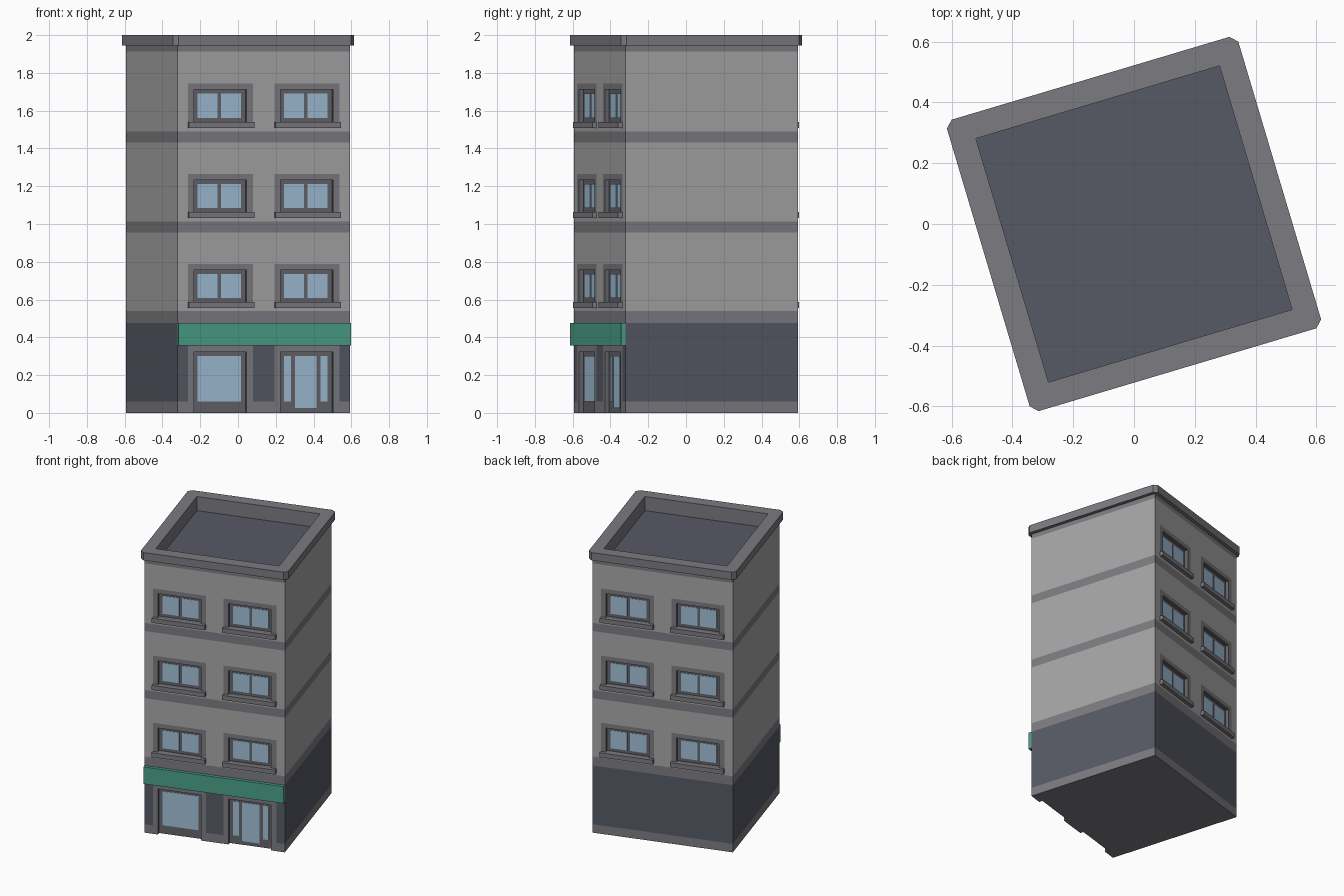
import bpy, bmesh, math
from mathutils import Matrix, Vector

if "Cube" in bpy.data.objects:
    bpy.data.objects.remove(bpy.data.objects["Cube"])

A = 0.4765            # half width of the walls
P = 0.0235            # projection of cornice, sills and sign
D = 0.024             # depth of the openings
CX = 0.239            # window centre offset
SW, OW = 0.18, 0.145  # half widths: surround, opening
STOREYS = [0.477, 0.955, 1.432]
TURN = math.radians(16.6)


def material(name, *rgb):
    m = bpy.data.materials.new(name)
    m.diffuse_color = (*rgb, 1)
    m.use_nodes = True
    m.node_tree.nodes["Principled BSDF"].inputs["Base Color"].default_value = m.diffuse_color
    return m


WALL = material("wall_grey", 0.38, 0.38, 0.38)
TRIM = material("trim_grey", 0.20, 0.20, 0.22)
DARK = material("dark_slate", 0.095, 0.10, 0.13)
FRAME = material("frame_grey", 0.13, 0.13, 0.145)
GLASS = material("glass_blue", 0.35, 0.52, 0.68)
SIGN = material("sign_green", 0.07, 0.35, 0.24)
MATS = [WALL, TRIM, DARK, FRAME, GLASS, SIGN]


def finish(name, bm, angle=0, mats=MATS):
    bm.transform(Matrix.Rotation(TURN + angle, 4, 'Z'))
    me = bpy.data.meshes.new(name)
    bm.to_mesh(me)
    bm.free()
    for m in mats:
        me.materials.append(m)
    ob = bpy.data.objects.new(name, me)
    bpy.context.collection.objects.link(ob)
    return ob


def box(name, u0, u1, d0, d1, z0, z1, mat, angle=0):
    """Box on a facade; d is depth behind the wall plane (negative = proud)."""
    bm = bmesh.new()
    bmesh.ops.create_cube(bm, size=1)
    for v in bm.verts:
        v.co = Vector((u0 if v.co.x < 0 else u1,
                       -A + (d0 if v.co.y < 0 else d1),
                       z0 if v.co.z < 0 else z1))
    return finish(name, bm, angle, [mat])


def facade(name, angle, windows, shop):
    """Flush wall with coloured bands, window surrounds and recessed openings."""
    bm = bmesh.new()

    def quad(pts, mat):
        f = bm.faces.new([bm.verts.new((u, -A + d, z)) for u, d, z in pts])
        f.material_index = MATS.index(mat)

    us = sorted([-A, A] + [s * CX + w for s in (-1, 1) for w in (-SW, -OW, OW, SW)])
    surrounds = [(s + 0.077, s + 0.311) for s in STOREYS] if windows else []
    holes = [(s + 0.109, s + 0.279) for s in STOREYS] if windows else []
    if shop:
        surrounds.append((0, 0.357))
        holes.append((0, 0.323))
    bands = [(0, 0.06), (0.477, 0.54), (0.955, 1.013), (1.432, 1.49), (1.913, 1.945)]
    zs = sorted({round(z, 4) for pair in surrounds + holes + bands for z in pair})

    def inside(z, spans):
        return any(a < z < b for a, b in spans)

    for u0, u1 in zip(us, us[1:]):
        off = abs(abs((u0 + u1) / 2) - CX)
        for z0, z1 in zip(zs, zs[1:]):
            z = (z0 + z1) / 2
            if off < OW and inside(z, holes):
                continue
            trim = inside(z, bands) or (off < SW and inside(z, surrounds))
            quad([(u0, 0, z0), (u1, 0, z0), (u1, 0, z1), (u0, 0, z1)],
                 TRIM if trim else DARK if z < 0.477 else WALL)
    # recess sides and the frame plane behind each opening
    for c in (-CX, CX):
        l, r = c - OW, c + OW
        for b, t in holes:
            quad([(l, D, b), (r, D, b), (r, D, t), (l, D, t)], FRAME)
            quad([(l, 0, b), (l, D, b), (l, D, t), (l, 0, t)], FRAME)
            quad([(r, D, b), (r, 0, b), (r, 0, t), (r, D, t)], FRAME)
            quad([(l, D, t), (r, D, t), (r, 0, t), (l, 0, t)], FRAME)
            if b > 0:
                quad([(l, 0, b), (r, 0, b), (r, D, b), (l, D, b)], FRAME)
    bmesh.ops.remove_doubles(bm, verts=bm.verts, dist=1e-4)
    finish(name, bm, angle)


def pane(name, c, u0, u1, z0, z1, angle=0):
    box(name, c + u0, c + u1, D - 0.003, D + 0.003, z0, z1, GLASS, angle)


# Walls
facade("front_wall", 0, True, True)
facade("right_wall", math.pi / 2, False, False)
facade("back_wall", math.pi, True, False)
facade("left_wall", -math.pi / 2, False, False)

# Sills and window panes, front and back
for side, ang in (("front", 0), ("back", math.pi)):
    for s in STOREYS:
        for c in (-CX, CX):
            box(side + "_sill", c - SW, c + SW, -P, D, s + 0.077, s + 0.109, TRIM, ang)
            for u0, u1 in ((-0.121, -0.009), (0.009, 0.121)):
                pane(side + "_window_pane", c, u0, u1, s + 0.13, s + 0.258, ang)

# Shop front: display window, door, side lights, sign board
pane("shop_window_pane", -CX, -0.121, 0.121, 0.06, 0.302)
pane("door_pane", CX, -0.059, 0.059, 0.027, 0.302)
for u in (-0.101, 0.101):
    pane("door_side_light", CX, u - 0.02, u + 0.02, 0.06, 0.302)
box("sign_board", -A, A, -P, 0, 0.357, 0.477, SIGN)

# Underside, notched at the two shop openings
bm = bmesh.new()
pts = [(-A, A), (A, A), (A, -A)]
for c in (CX, -CX):
    pts += [(c + OW, -A), (c + OW, -A + D), (c - OW, -A + D), (c - OW, -A)]
pts.append((-A, -A))
bm.faces.new([bm.verts.new((x, y, 0)) for x, y in pts])
finish("underside", bm, 0, [TRIM])

# Cornice with clipped corners, parapet inside and sunken roof
bm = bmesh.new()
rings = []
for h, c, z in ((A, A, 1.945), (A + P, A, 1.945), (A + P, A, 2),
                (0.418, 0.418, 2), (0.418, 0.418, 1.9)):
    ring = []
    for k in range(4):
        m = Matrix.Rotation(k * math.pi / 2, 4, 'Z')
        ring += [bm.verts.new(m @ Vector((h, y, z))) for y in (-c, c)]
    rings.append(ring)
for lo, hi in zip(rings, rings[1:]):
    for i in range(8):
        j = (i + 1) % 8
        bm.faces.new((lo[i], lo[j], hi[j], hi[i]))
bm.faces.new(rings[-1]).material_index = 1
bmesh.ops.remove_doubles(bm, verts=bm.verts, dist=1e-4)
finish("cornice_and_roof", bm, 0, [TRIM, DARK])
